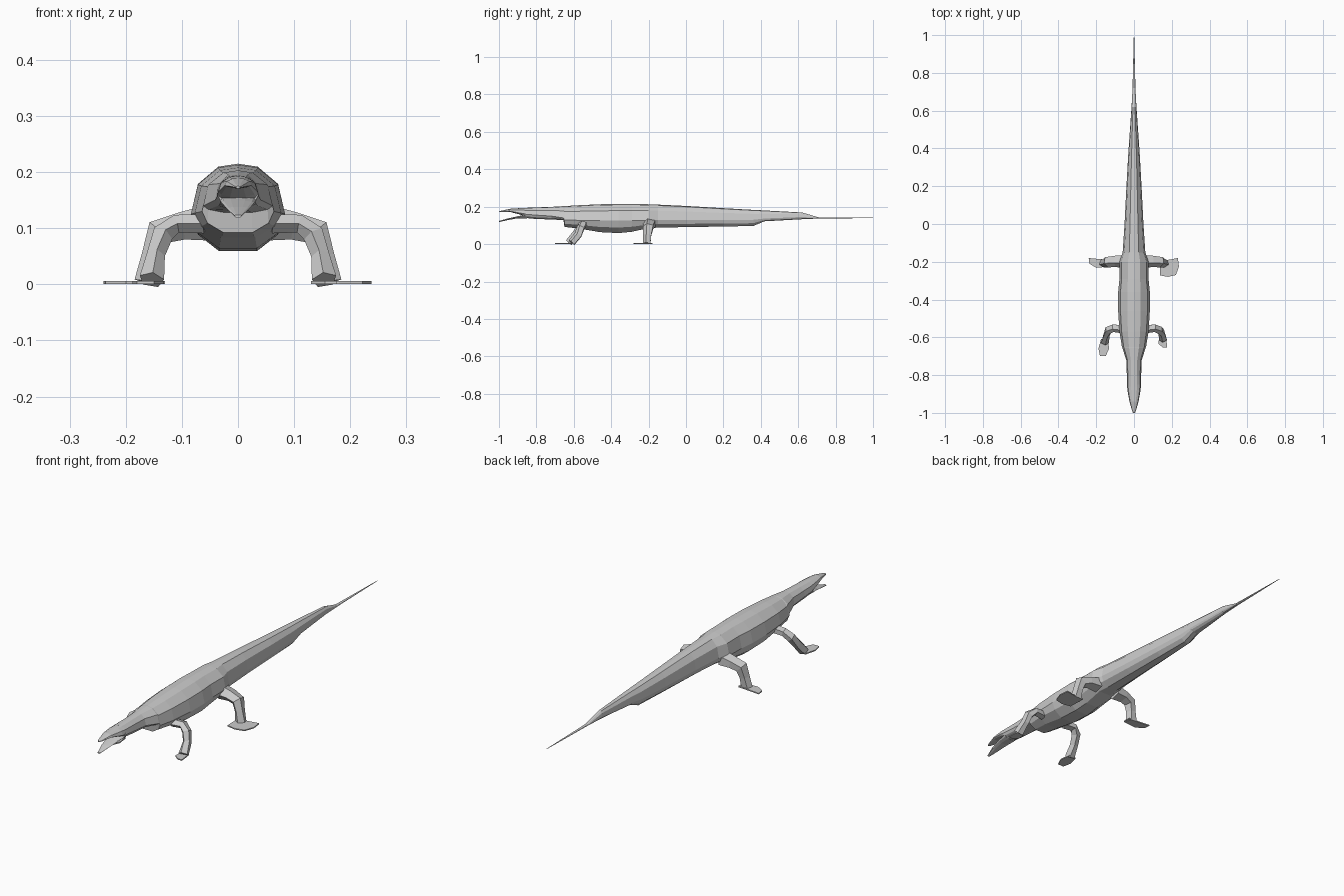
import bpy, bmesh
from math import cos, sin, tau, pi
from mathutils import Vector


def loft(name, rings):
    """Skin a list of equal-length point rings and cap both ends."""
    bm = bmesh.new()
    loops = [[bm.verts.new(p) for p in ring] for ring in rings]
    n = len(loops[0])
    for a, b in zip(loops, loops[1:]):
        for i in range(n):
            bm.faces.new((a[i], a[(i + 1) % n], b[(i + 1) % n], b[i]))
    bm.faces.new(loops[0])
    bm.faces.new(loops[-1])
    bmesh.ops.remove_doubles(bm, verts=bm.verts, dist=0.0003)
    bmesh.ops.recalc_face_normals(bm, faces=bm.faces)
    mesh = bpy.data.meshes.new(name)
    bm.to_mesh(mesh)
    bm.free()
    obj = bpy.data.objects.new(name, mesh)
    bpy.context.collection.objects.link(obj)
    return obj


def body_ring(y, w, top, mid, low):
    """Faceted cross-section with a flat back, wide flanks and a flat belly."""
    side = [(0.42, top - 0.06 * (top - mid)), (0.85, mid + 0.6 * (top - mid)),
            (1.0, mid), (0.85, mid + 0.55 * (low - mid)), (0.4, low)]
    right = [(w * k, y, z) for k, z in side]
    left = [(-x, y, z) for x, y, z in reversed(right)]
    return [(0, y, top)] + right + left


def limb(name, path, sides=5):
    """Faceted tube; path entries are (point, half width, half depth)."""
    pts = [Vector(p) for p, _, _ in path]
    rings = []
    for i, (_, a, b) in enumerate(path):
        t = (pts[min(i + 1, len(pts) - 1)] - pts[max(i - 1, 0)]).normalized()
        u = (Vector((0, 1, 0)) - t * t.y).normalized()
        v = t.cross(u)
        rings.append([pts[i] + u * a * cos(tau * k / sides + pi / 5)
                      + v * b * sin(tau * k / sides + pi / 5) for k in range(sides)])
    return loft(name, rings)


def foot(name, outline):
    return loft(name, [[(x, y, z) for x, y in outline] for z in (0.001, 0.006)])


# Body running from the mouth corner to the tail tip: y, half width, top, flank, belly
loft("body_and_tail", [body_ring(*s) for s in (
    (-0.86, 0.037, 0.194, 0.160, 0.140),
    (-0.80, 0.038, 0.196, 0.155, 0.134),
    (-0.72, 0.041, 0.199, 0.150, 0.132),
    (-0.655, 0.062, 0.203, 0.140, 0.128),
    (-0.65, 0.064, 0.203, 0.130, 0.092),
    (-0.57, 0.077, 0.208, 0.127, 0.083),
    (-0.46, 0.084, 0.213, 0.125, 0.064),
    (-0.36, 0.084, 0.215, 0.125, 0.059),
    (-0.29, 0.077, 0.215, 0.125, 0.066),
    (-0.20, 0.078, 0.213, 0.127, 0.086),
    (-0.15, 0.060, 0.211, 0.130, 0.088),
    (0.00, 0.050, 0.204, 0.130, 0.091),
    (0.20, 0.040, 0.192, 0.129, 0.094),
    (0.36, 0.031, 0.183, 0.130, 0.097),
    (0.42, 0.027, 0.180, 0.137, 0.122),
    (0.62, 0.013, 0.169, 0.145, 0.133),
    (0.71, 0.008, 0.143, 0.140, 0.137),
    (1.00, 0.001, 0.141, 0.140, 0.139))])

# Open mouth: upper head and dropped lower jaw
loft("upper_head", [body_ring(*s) for s in (
    (-0.85, 0.037, 0.194, 0.160, 0.145),
    (-0.88, 0.035, 0.193, 0.165, 0.156),
    (-0.94, 0.024, 0.189, 0.176, 0.172),
    (-0.99, 0.010, 0.178, 0.174, 0.171),
    (-1.00, 0.004, 0.175, 0.173, 0.171))])
loft("lower_jaw", [body_ring(*s) for s in (
    (-0.85, 0.033, 0.160, 0.150, 0.138),
    (-0.90, 0.029, 0.149, 0.145, 0.138),
    (-0.95, 0.020, 0.138, 0.135, 0.129),
    (-1.00, 0.006, 0.124, 0.122, 0.118))])

# Limbs shared by both sides
for s, side in ((1, "right"), (-1, "left")):
    limb("hind_leg_" + side, [
        ((s * 0.050, -0.195, 0.110), 0.038, 0.034),
        ((s * 0.100, -0.195, 0.104), 0.033, 0.026),
        ((s * 0.140, -0.200, 0.092), 0.030, 0.027),
        ((s * 0.152, -0.205, 0.050), 0.024, 0.021),
        ((s * 0.160, -0.208, 0.004), 0.022, 0.026)])
    reach = 0 if s > 0 else 0.015
    limb("front_leg_" + side, [
        ((s * 0.060, -0.555, 0.108), 0.024, 0.018),
        ((s * 0.110, -0.550, 0.108), 0.022, 0.017),
        ((s * 0.135, -0.562, 0.088), 0.022, 0.020),
        ((s * 0.147, -0.575 - reach, 0.050), 0.022, 0.017),
        ((s * 0.154, -0.610 - reach, 0.008), 0.021, 0.023)])

# Flat feet, splayed differently by the walking pose
foot("hind_foot_right", [(0.135, -0.19), (0.18, -0.19), (0.232, -0.18), (0.238, -0.225),
                         (0.222, -0.27), (0.18, -0.28), (0.138, -0.272)])
foot("hind_foot_left", [(-0.13, -0.225), (-0.13, -0.19), (-0.19, -0.185), (-0.24, -0.18),
                        (-0.236, -0.21), (-0.20, -0.232)])
foot("front_foot_right", [(0.132, -0.60), (0.17, -0.60), (0.176, -0.655), (0.155, -0.655),
                          (0.13, -0.635)])
foot("front_foot_left", [(-0.138, -0.61), (-0.175, -0.61), (-0.188, -0.66), (-0.18, -0.70),
                         (-0.15, -0.70), (-0.132, -0.66)])
